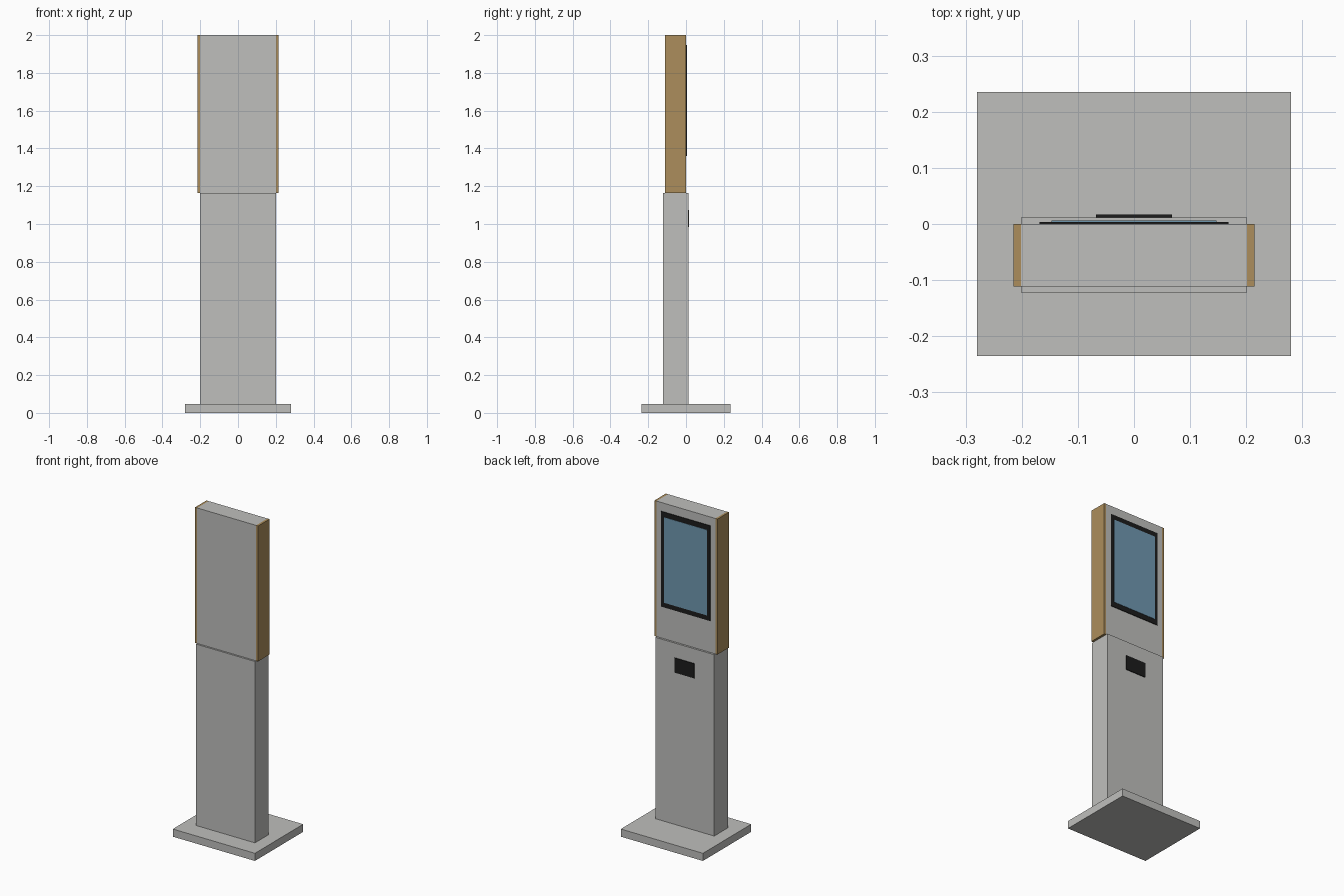
import bpy

cube = bpy.data.objects.get("Cube")
if cube:
    bpy.data.objects.remove(cube, do_unlink=True)


def material(name, rgb):
    mat = bpy.data.materials.new(name)
    mat.use_nodes = True
    mat.diffuse_color = (*rgb, 1)
    mat.node_tree.nodes["Principled BSDF"].inputs["Base Color"].default_value = (*rgb, 1)
    return mat


def box(name, x, y, z, mat):
    """Axis-aligned box from (min, max) ranges."""
    bpy.ops.mesh.primitive_cube_add(size=1)
    obj = bpy.context.object
    obj.name = obj.data.name = name
    for v in obj.data.vertices:
        v.co = [r[0] if c < 0 else r[1] for c, r in zip(v.co, (x, y, z))]
    obj.data.materials.append(mat)
    return obj


grey = material("light grey metal", (0.52, 0.52, 0.505))
wood = material("wood brown", (0.413, 0.27, 0.107))
black = material("black plastic", (0.012, 0.012, 0.012))
blue = material("screen blue", (0.162, 0.314, 0.434))

# Stand
box("base_plate", (-0.28, 0.28), (-0.235, 0.235), (0, 0.047), grey)
box("column", (-0.201, 0.201), (-0.122, 0.012), (0.047, 1.165), grey)

# Head with wooden side panels
box("head", (-0.201, 0.201), (-0.111, 0), (1.165, 2), grey)
for side, x in (("left", (0.201, 0.215)), ("right", (-0.215, -0.201))):
    box(side + "_side_panel", x, (-0.111, 0), (1.165, 2), wood)

# Display on the back face
box("display_bezel", (-0.168, 0.168), (0, 0.004), (1.36, 1.947), black)
box("display_screen", (-0.147, 0.147), (0.004, 0.006), (1.39, 1.917), blue)

# Card reader below the display
box("card_reader", (-0.068, 0.068), (0.012, 0.017), (0.985, 1.075), black)
